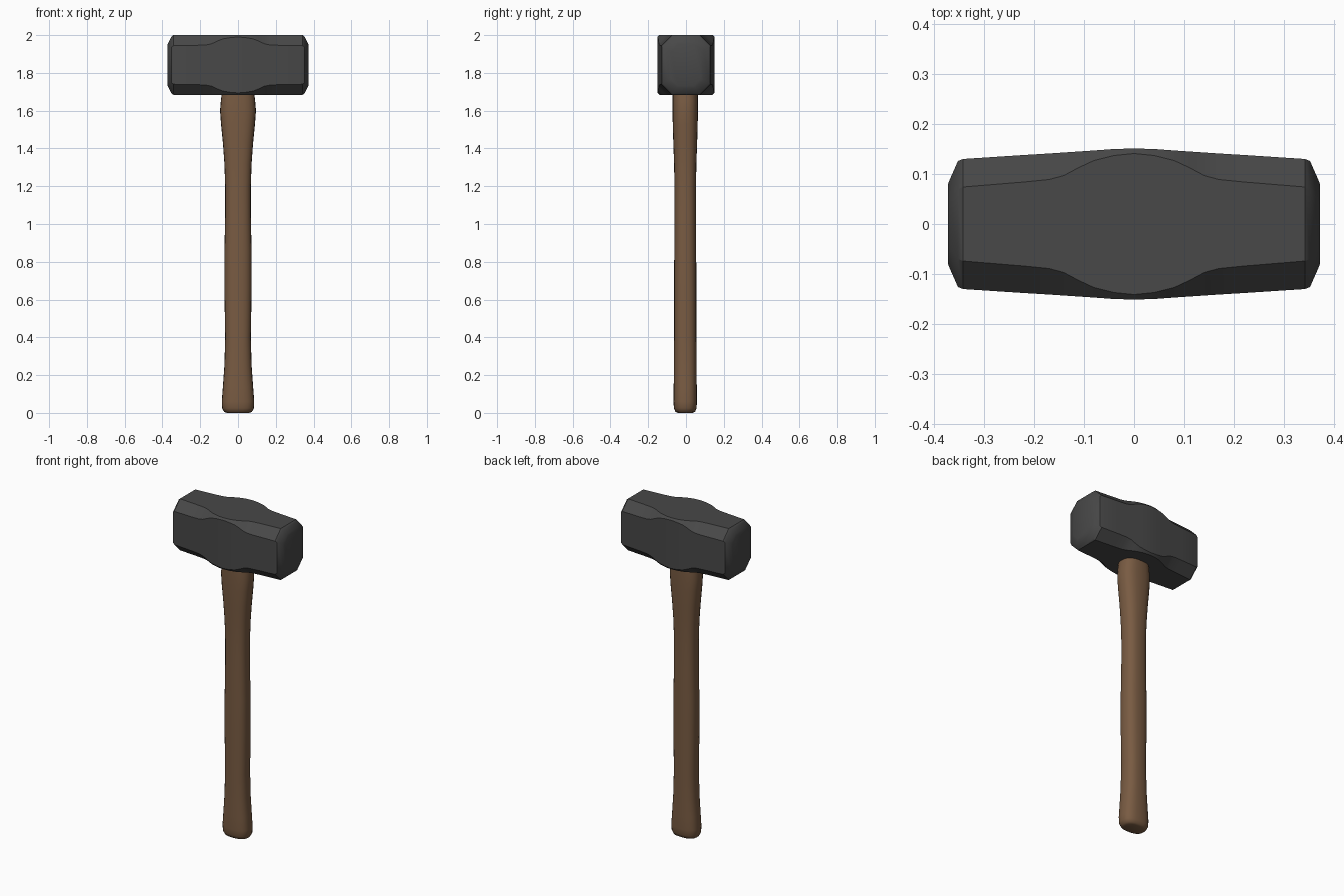
import bpy, bmesh, math

if "Cube" in bpy.data.objects:
    bpy.data.objects.remove(bpy.data.objects["Cube"])


def material(name, rgb):
    m = bpy.data.materials.new(name)
    m.diffuse_color = (*rgb, 1)
    m.use_nodes = True
    m.node_tree.nodes["Principled BSDF"].inputs["Base Color"].default_value = m.diffuse_color
    return m


def loft(name, rings, mat, angle):
    """Skin a list of closed rings and cap both ends."""
    bm = bmesh.new()
    loops = [[bm.verts.new(p) for p in ring] for ring in rings]
    n = len(loops[0])
    for a, b in zip(loops, loops[1:]):
        for i in range(n):
            j = (i + 1) % n
            bm.faces.new((a[i], a[j], b[j], b[i]))
    bm.faces.new(loops[0])
    bm.faces.new(loops[-1])
    bmesh.ops.recalc_face_normals(bm, faces=bm.faces)
    me = bpy.data.meshes.new(name)
    bm.to_mesh(me)
    bm.free()
    me.materials.append(mat)
    ob = bpy.data.objects.new(name, me)
    bpy.context.collection.objects.link(ob)
    bpy.context.view_layer.objects.active = ob
    ob.select_set(True)
    bpy.ops.object.shade_smooth_by_angle(angle=math.radians(angle))
    ob.select_set(False)
    return ob


iron = material("dark iron", (0.065, 0.065, 0.065))
wood = material("brown wood", (0.19, 0.105, 0.055))

# Hammer head: octagonal sections whose corner cuts shrink around the eye
# (x, half width, half height, corner cut)
half = [(0.0, 0.151, 0.158, 0.010), (0.04, 0.150, 0.158, 0.013),
        (0.08, 0.147, 0.158, 0.020), (0.11, 0.145, 0.158, 0.032),
        (0.14, 0.143, 0.158, 0.046), (0.17, 0.141, 0.158, 0.052),
        (0.22, 0.138, 0.158, 0.054), (0.342, 0.130, 0.158, 0.056),
        (0.352, 0.126, 0.150, 0.056), (0.367, 0.092, 0.122, 0.042),
        (0.372, 0.080, 0.110, 0.038)]
stations = [(-x, w, h, c) for x, w, h, c in reversed(half[1:])] + half


def octagon(x, w, h, c):
    corners = [(w, h - c), (w - c, h), (c - w, h), (-w, h - c),
               (-w, c - h), (c - w, -h), (w - c, -h), (w, c - h)]
    return [(x, y, 1.842 + z) for y, z in corners]


loft("hammer_head", [octagon(*s) for s in stations], iron, 32)

# Handle: rounded oval sections, flared at the grip end and under the head
# (z, half width, half depth)
profile = [(0.0, 0.060, 0.040), (0.006, 0.074, 0.052), (0.025, 0.084, 0.060),
           (0.06, 0.086, 0.062), (0.14, 0.080, 0.061), (0.25, 0.072, 0.060),
           (0.40, 0.068, 0.059), (0.65, 0.072, 0.059), (0.85, 0.072, 0.058),
           (1.05, 0.068, 0.057), (1.20, 0.068, 0.057), (1.32, 0.072, 0.059),
           (1.43, 0.080, 0.063), (1.53, 0.090, 0.066), (1.60, 0.095, 0.067),
           (1.65, 0.091, 0.067), (1.70, 0.085, 0.066)]


def oval(z, w, d, n=24, e=0.78):
    ring = []
    for i in range(n):
        t = 2 * math.pi * i / n
        c, s = math.cos(t), math.sin(t)
        ring.append((math.copysign(abs(c) ** e, c) * w,
                     math.copysign(abs(s) ** e, s) * d - 0.004, z))
    return ring


loft("handle", [oval(*p) for p in profile], wood, 50)
